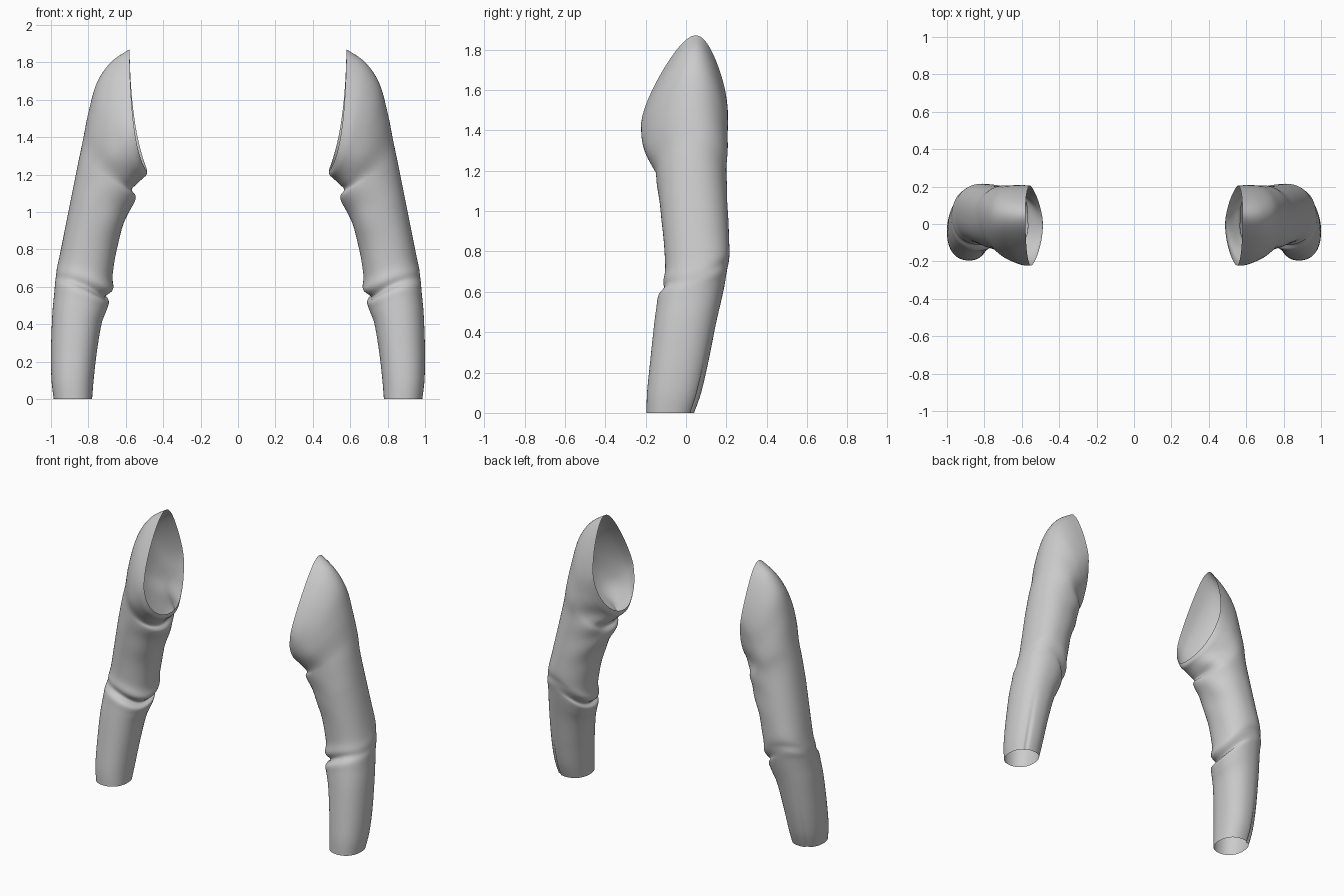
import bpy, math
from mathutils import Vector

if "Cube" in bpy.data.objects:
    bpy.data.objects.remove(bpy.data.objects["Cube"])

# Sleeve key rings: outer x,z | inner x,z | front y,z | back y,z
RINGS = [
    (.985, 0, .78, 0, -.195, 0, .04, 0),
    (.997, .1, .772, .1, -.193, .1, .075, .1),
    (1.0, .25, .755, .25, -.178, .25, .11, .25),
    (.993, .45, .73, .40, -.16, .42, .15, .45),
    (.983, .56, .705, .47, -.147, .52, .175, .56),
    (.978, .62, .69, .52, -.138, .575, .19, .63),
    (.973, .66, .712, .55, -.108, .615, .198, .68),
    (.968, .70, .668, .59, -.112, .65, .205, .72),
    (.955, .76, .67, .67, -.103, .72, .215, .78),
    (.927, .9, .635, .86, -.112, .87, .212, .9),
    (.887, 1.1, .585, 1.0, -.13, 1.03, .205, 1.05),
    (.855, 1.26, .548, 1.08, -.145, 1.16, .2, 1.17),
    (.83, 1.38, .56, 1.12, -.155, 1.22, .205, 1.26),
    (.80, 1.53, .535, 1.15, -.185, 1.29, .205, 1.34),
    (.755, 1.69, .51, 1.18, -.205, 1.35, .208, 1.41),
    (.68, 1.80, .49, 1.2, -.22, 1.40, .208, 1.46),
    (.58, 1.87, .488, 1.225, -.222, 1.44, .205, 1.5),
]
SIDES, STEPS = 72, 6


def ring_at(t):
    """Catmull-Rom interpolation between the key rings."""
    n = len(RINGS) - 1
    i = min(int(t), n - 1)
    u = t - i
    rows = [RINGS[max(0, min(n, i + k))] for k in (-1, 0, 1, 2)]
    return [.5 * (2 * b + (c - a) * u + (2 * a - 5 * b + 4 * c - d) * u * u
                  + (3 * b - a - 3 * c + d) * u ** 3) for a, b, c, d in zip(*rows)]


def bump(x, centre, width):
    return math.exp(-((x - centre) / width) ** 2)


def point(t, a):
    ox, oz, ix, iz, fy, fz, by, bz = ring_at(t)
    top = max(0, (t - 10) / 6)
    mx, my = (ox + ix) / 2, (fy + by) / 2
    o, i = Vector((ox, my + .05 * top, oz)), Vector((ix, my, iz))
    shift = .02 * top ** 3
    f, b = Vector((mx + shift, fy, fz)), Vector((mx + shift, by, bz))
    c, s = math.cos(a), math.sin(a)
    # fuller cross-section on the arm, pointed at the armhole
    c2 = math.copysign(abs(c) ** (.9 + .1 * top), c)
    s2 = math.copysign(abs(s) ** (.9 + .1 * top), s)
    s2 *= 1 - top * (.3 if c > 0 else .15) * abs(c) ** 1.4
    p = (o + i + f + b) / 4 + (o - i) / 2 * c2 + (b - f) / 2 * s2
    p += (o + i - f - b) / 4 * math.cos(2 * a)
    # cuff vent crease, and soft diagonal folds below the armhole
    out = Vector((c, s, 0))
    p -= out * .014 * bump(a, math.radians(62), .07) * max(0, 1 - p.z / .42)
    inner = max(0, -c + .35)
    p += out * .007 * inner * math.sin(p.z * 32 + 3 * s) * bump(t, 12, 2.2)
    return p


def make_sleeve(name, side):
    rows = (len(RINGS) - 1) * STEPS + 1
    verts = []
    for r in range(rows):
        for k in range(SIDES):
            p = point(r / STEPS, math.tau * k / SIDES)
            verts.append((p.x * side, p.y, max(0, p.z)))
    faces = []
    for r in range(rows - 1):
        for k in range(SIDES):
            n = (k + 1) % SIDES
            q = (r * SIDES + k, r * SIDES + n, (r + 1) * SIDES + n, (r + 1) * SIDES + k)
            faces.append(q if side > 0 else q[::-1])
    mesh = bpy.data.meshes.new(name)
    mesh.from_pydata(verts, [], faces)
    mesh.shade_smooth()
    obj = bpy.data.objects.new(name, mesh)
    bpy.context.collection.objects.link(obj)


make_sleeve("sleeve_left", 1)
make_sleeve("sleeve_right", -1)
